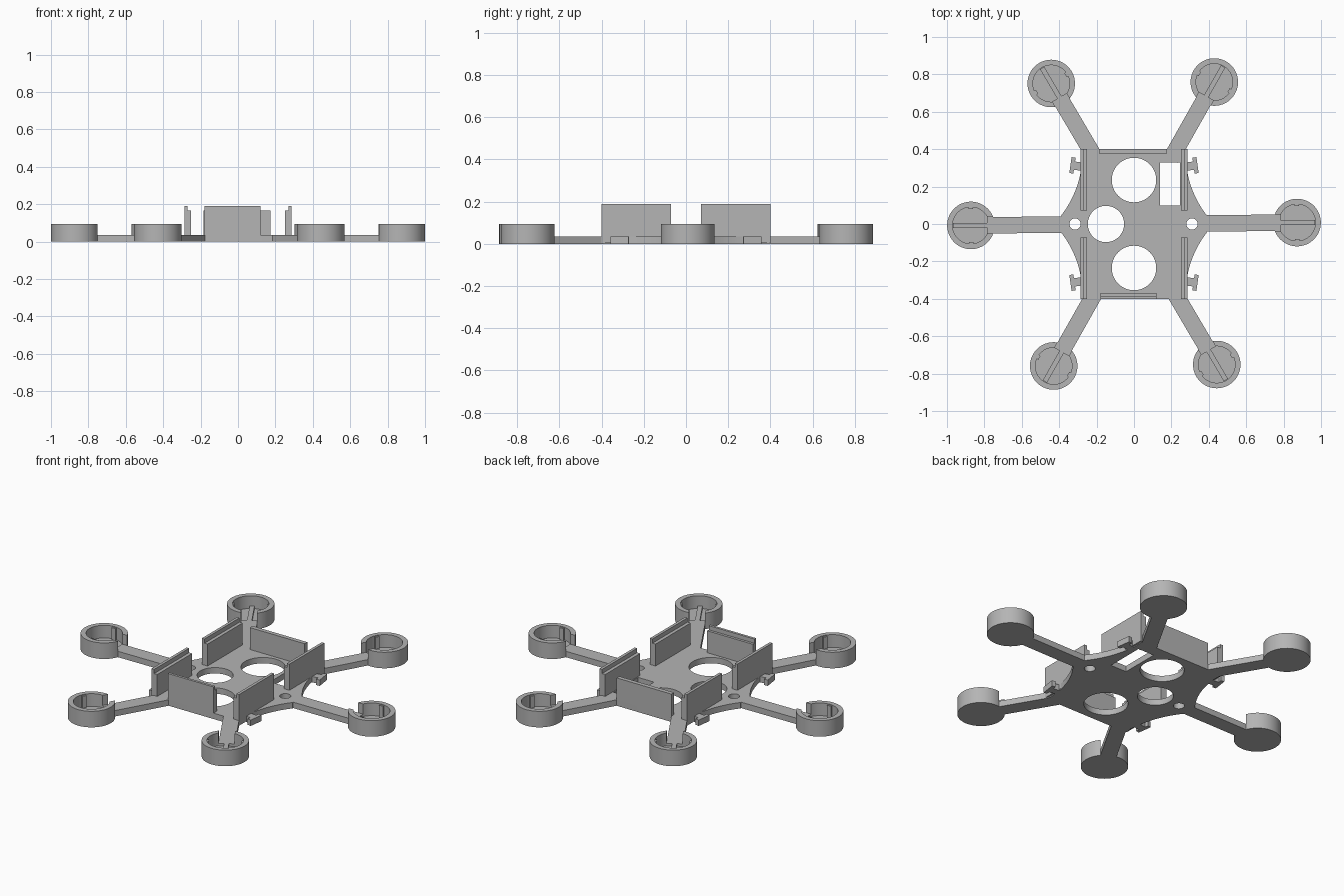
import bpy, bmesh
from math import pi, cos, sin, radians, asin
from mathutils import Matrix

cube = bpy.data.objects.get("Cube")
if cube:
    bpy.data.objects.remove(cube, do_unlink=True)

GREY = (0.46, 0.46, 0.46, 1)
mat = bpy.data.materials.new("plain grey plastic")
mat.use_nodes = True
mat.diffuse_color = GREY
mat.node_tree.nodes["Principled BSDF"].inputs["Base Color"].default_value = GREY

PLATE = 0.035        # plate and arm thickness
CUP_R, CUP_IN, CUP_H = 0.127, 0.098, 0.095
REACH = 0.872        # centre to motor cup
ARM_W = 0.088


def prism(name, outline, z0, z1, matrix=Matrix()):
    """Extrude a counter-clockwise outline from z0 to z1."""
    bm = bmesh.new()
    face = bm.faces.new([bm.verts.new((x, y, z0)) for x, y in outline])
    res = bmesh.ops.extrude_face_region(bm, geom=[face])
    verts = [g for g in res["geom"] if isinstance(g, bmesh.types.BMVert)]
    bmesh.ops.translate(bm, verts=verts, vec=(0, 0, z1 - z0))
    bmesh.ops.recalc_face_normals(bm, faces=bm.faces)
    bm.transform(matrix)
    mesh = bpy.data.meshes.new(name)
    bm.to_mesh(mesh)
    bm.free()
    mesh.materials.append(mat)
    obj = bpy.data.objects.new(name, mesh)
    bpy.context.collection.objects.link(obj)
    return obj


def rect(x0, x1, y0, y1):
    return [(x0, y0), (x1, y0), (x1, y1), (x0, y1)]


def arc(r, a0, a1, n=64, cx=0, cy=0):
    return [(cx + r * cos(a0 + (a1 - a0) * i / n),
             cy + r * sin(a0 + (a1 - a0) * i / n)) for i in range(n + 1)]


def circle(r, cx=0, cy=0):
    return arc(r, 0, 2 * pi, 64, cx, cy)[:-1]


def activate(obj):
    bpy.ops.object.select_all(action='DESELECT')
    obj.select_set(True)
    bpy.context.view_layer.objects.active = obj


def smooth(obj):
    activate(obj)
    bpy.ops.object.shade_smooth_by_angle(angle=radians(30))


def cut(obj, outline):
    cutter = prism("cutter", outline, -0.1, 0.1)
    cutter.hide_render = True
    mod = obj.modifiers.new("hole", 'BOOLEAN')
    mod.operation, mod.solver, mod.object = 'DIFFERENCE', 'EXACT', cutter
    activate(obj)
    bpy.ops.object.modifier_apply(modifier=mod.name)
    bpy.data.objects.remove(cutter, do_unlink=True)


# Body plate: concave flanks sweeping out to the side arms
flank = []
for i in range(17):
    t = i / 16
    a, b, c = (1 - t) ** 2, 2 * t * (1 - t), t * t
    flank.append((0.39 * a + 0.285 * b + 0.275 * c,
                  0.045 * a + 0.18 * b + 0.36 * c))
quarter = flank + [(0.282, 0.395), (0.18, 0.4)]
outline = (quarter + [(-x, y) for x, y in reversed(quarter)]
           + [(-x, -y) for x, y in quarter]
           + [(x, -y) for x, y in reversed(quarter)])
plate = prism("body_plate", outline, 0, PLATE)
for hole in (circle(0.119, 0, 0.235), circle(0.119, 0, -0.235),
             circle(0.097, -0.15, 0), circle(0.03, 0.31, 0),
             circle(0.03, -0.315, 0), rect(0.14, 0.245, 0.1, 0.33)):
    cut(plate, hole)
smooth(plate)

# Six arms with open motor cups
outer_gap = pi - asin(ARM_W / 2 / CUP_R)
inner_gap = pi - asin(ARM_W / 2 / CUP_IN)
ring = arc(CUP_R, -outer_gap, outer_gap) + arc(CUP_IN, inner_gap, -inner_gap)
for k in range(6):
    turn = Matrix.Rotation(radians(60 * k + 0.5), 4, 'Z')
    spot = turn @ Matrix.Translation((REACH, 0, 0))
    start = 0.36 if k % 3 == 0 else 0.4
    half = ARM_W / 2
    prism(f"arm_{k + 1}", rect(start, REACH - CUP_IN + 0.012, -half, half),
          0, PLATE, turn)
    smooth(prism(f"motor_cup_{k + 1}", ring, 0, CUP_H, spot))
    smooth(prism(f"cup_floor_{k + 1}", circle(CUP_R - 0.0005), 0, 0.02, spot))
    prism(f"cup_rib_{k + 1}", rect(-0.096, 0.096, -0.013, 0.013),
          0.01, PLATE, spot)
    for s in (-1, 1):
        y0, y1 = sorted((s * 0.088, s * 0.1))
        prism(f"cup_key_{k + 1}", rect(-0.012, 0.012, y0, y1),
              0.01, CUP_H - 0.005, spot)

# Side walls: a tall outer skin with a lower inner layer
for sx, side in ((1, "left"), (-1, "right")):
    for sy, end in ((1, "back"), (-1, "front")):
        y0, y1 = sorted((sy * 0.072, sy * 0.4))
        for label, a, b, top in (("skin", 0.27, 0.287, 0.19),
                                 ("liner", 0.25, 0.27, 0.165)):
            x0, x1 = sorted((sx * a, sx * b))
            prism(f"{end}_{side}_wall_{label}", rect(x0, x1, y0, y1), 0.005, top)

        # Clip outside the wall: a stem and a cross bar
        place = (Matrix.Translation((sx * 0.318, sy * 0.312, 0))
                 @ Matrix.Rotation(sx * sy * radians(8), 4, 'Z'))
        x0, x1 = sorted((sx * -0.05, sx * 0.01))
        prism(f"{end}_{side}_clip_stem", rect(x0, x1, -0.022, 0.022),
              0, PLATE, place)
        x0, x1 = sorted((sx * 0.0, sx * 0.022))
        prism(f"{end}_{side}_clip_bar", rect(x0, x1, -0.043, 0.043),
              0, PLATE, place)

# End walls
prism("front_wall_skin", rect(-0.18, 0.12, -0.4, -0.385), 0.005, 0.19)
prism("front_wall_liner", rect(-0.18, 0.12, -0.385, -0.37), 0.005, 0.165)
prism("back_wall", rect(-0.185, 0.175, 0.375, 0.4), 0.005, 0.165)
